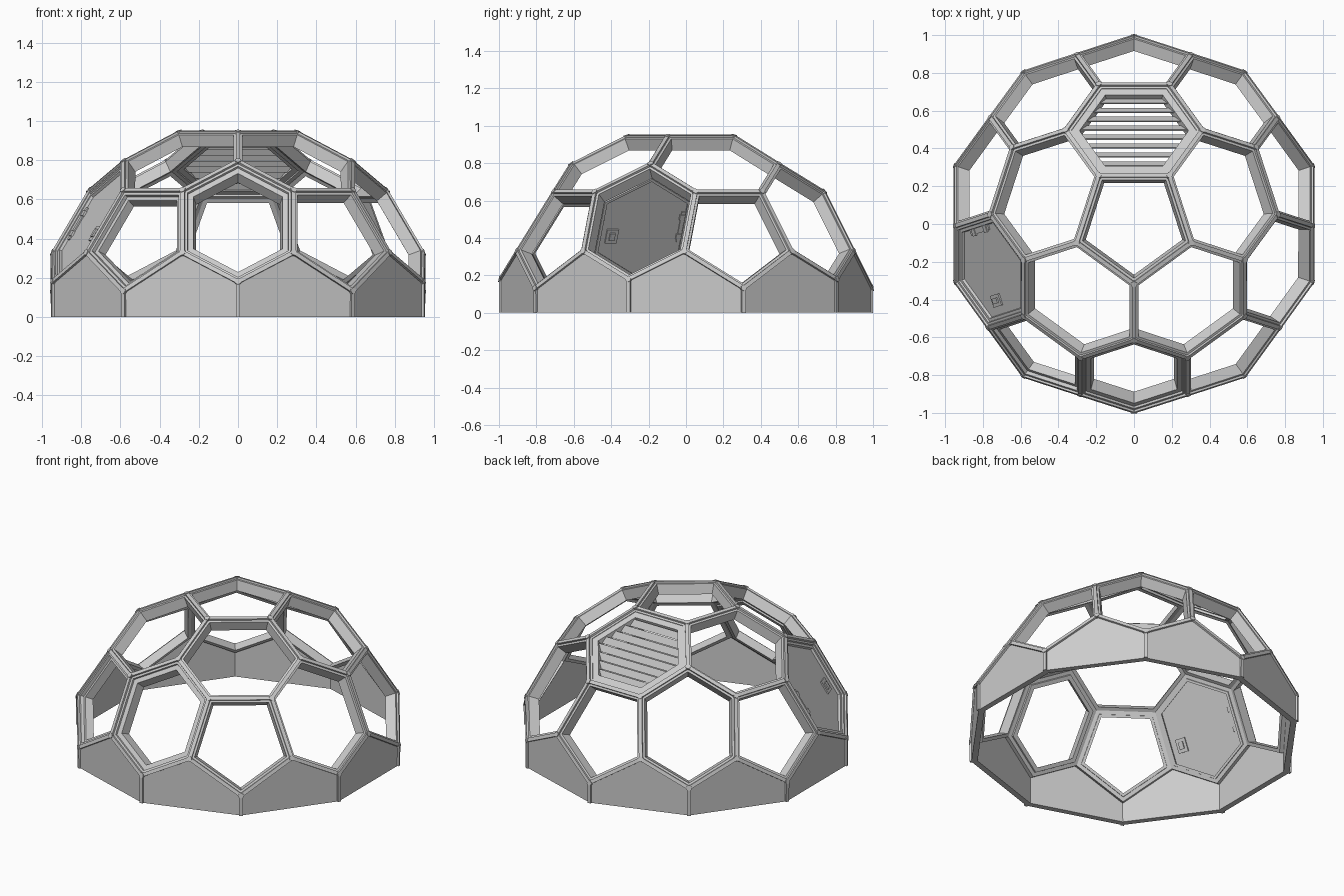
import bpy, bmesh, math
from mathutils import Vector, Matrix

cube = bpy.data.objects.get("Cube")
if cube:
    bpy.data.objects.remove(cube, do_unlink=True)

BASE = -0.01                      # sphere centre height
CENTRE = Vector((0, 0, BASE))
H, P = 0.952, 0.317               # pentagon distance and radius
ELEV = math.atan(0.5)


def material(name, value):
    m = bpy.data.materials.new(name)
    m.use_nodes = True
    col = (value, value, value, 1)
    m.diffuse_color = col
    m.node_tree.nodes["Principled BSDF"].inputs["Base Color"].default_value = col
    return m


GREY = material("plain grey", 0.6)


def make(name, bm):
    bmesh.ops.recalc_face_normals(bm, faces=bm.faces)
    me = bpy.data.meshes.new(name)
    bm.to_mesh(me)
    bm.free()
    me.materials.append(GREY)
    ob = bpy.data.objects.new(name, me)
    bpy.context.collection.objects.link(ob)
    return ob


# ---- geometry helpers ----
def polar(az, r, z, side=0.0):
    a = math.radians(az)
    out, tan = Vector((math.cos(a), math.sin(a), 0)), Vector((-math.sin(a), math.cos(a), 0))
    return out * r + tan * side + Vector((0, 0, z + BASE))


def inset(poly, w):
    res = []
    for i, v in enumerate(poly):
        a = (poly[i - 1] - v).normalized()
        b = (poly[(i + 1) % len(poly)] - v).normalized()
        res.append(v + (a + b) * w / a.cross(b).length)
    return res


def sink(poly, d):
    return [CENTRE + (v - CENTRE) * (1 - d) for v in poly]


def loft(bm, loops, closed=False):
    rings = [[bm.verts.new(v) for v in lp] for lp in loops]
    n = len(rings[0])
    pairs = list(zip(rings, rings[1:])) + ([(rings[-1], rings[0])] if closed else [])
    for a, b in pairs:
        for i in range(n):
            j = (i + 1) % n
            bm.faces.new((a[i], a[j], b[j], b[i]))
    if not closed:
        bm.faces.new(rings[0])
        bm.faces.new(rings[-1])


def ring(bm, poly, w0, w1, d0, d1):
    a, b = inset(poly, w0), inset(poly, w1)
    loft(bm, [sink(a, d0), sink(b, d0), sink(b, d1), sink(a, d1)], closed=True)


def plate(bm, poly, w, d0, d1):
    a = inset(poly, w)
    loft(bm, [sink(a, d0), sink(a, d1)])


def basis(poly):
    c = sum(poly, Vector()) / len(poly)
    n = (c - CENTRE).normalized()
    t = Vector((0, 0, 1)).cross(n).normalized()
    return c, t, n.cross(t), n


def box(bm, c, axes, size):
    m = Matrix(axes).transposed().to_4x4()
    m = Matrix.Translation(c) @ m @ Matrix.Diagonal((*size, 1))
    bmesh.ops.create_cube(bm, size=1, matrix=m)


def strip(bm, a, b, width, lo, hi):
    mid = (a + b) / 2
    d = (b - a).normalized()
    n = (mid - CENTRE).normalized()
    s = d.cross(n).normalized()
    n = s.cross(d)
    box(bm, mid + n * (lo + hi) / 2, (d, s, n), ((b - a).length, width, hi - lo))


# ---- lattice points of the dome, five-fold ----
def pent_corner(k, step):
    t = math.radians(72 * step)
    down = P * math.cos(t)
    r = H * math.cos(ELEV) + down * math.sin(ELEV)
    z = H * math.sin(ELEV) - down * math.cos(ELEV)
    return polar(306 + 72 * k, r, z, P * math.sin(t))


def top(k):
    return polar(270 + 72 * k, P, H)


def upper(k):
    return polar(270 + 72 * k, 0.613, 0.803)


def lower(k):
    return polar(270 + 72 * k, 0.992, 0.19)


def ground(az):
    v = polar(az, 0.992, 0)
    v.z = 0
    return v


roof, sides, pents, walls = [], [], [], []
for k in range(5):
    pc = [pent_corner(k, s) for s in range(5)]
    prev = [pent_corner(k - 1, s) for s in range(5)]
    roof.append([top(k), top(k + 1), upper(k + 1), pc[2], pc[3], upper(k)])
    sides.append([upper(k), pc[3], pc[4], lower(k), prev[1], prev[2]])
    pents.append(pc)
    az = 270 + 72 * k
    walls.append([lower(k), pc[4], pc[0], ground(az + 36), ground(az)])
    walls.append([pc[0], pc[1], lower(k + 1), ground(az + 72), ground(az + 36)])
openings = roof + sides + pents + [[top(k) for k in range(5)]]

# ---- main frame: half a beam inside every opening ----
bm = bmesh.new()
for poly in openings:
    ring(bm, poly, 0, 0.024, 0, 0.065)
make("dome_frame", bm)

# ---- raised cap strips and joint caps along every edge ----
edges, joints = {}, {}
for poly in openings + walls:
    for i, b in enumerate(poly):
        a = poly[i - 1]
        ka, kb = (tuple(round(c, 3) + 0.0 for c in v) for v in (a, b))
        joints[kb] = b
        if a.z > 0.01 or b.z > 0.01:
            edges[tuple(sorted((ka, kb)))] = (a, b)
bm = bmesh.new()
for a, b in edges.values():
    strip(bm, a, b, 0.022, -0.01, 0.008)
for v in joints.values():
    if v.z > 0.01:
        n = (v - CENTRE).normalized()
        m = Matrix.Translation(v) @ n.to_track_quat('Z', 'Y').to_matrix().to_4x4()
        bmesh.ops.create_cone(bm, cap_ends=True, segments=6, radius1=0.017,
                              radius2=0.017, depth=0.019, matrix=m)
make("edge_caps", bm)

# ---- base wall panels ----
bm = bmesh.new()
for poly in walls:
    inner = [Vector((v.x * 0.962, v.y * 0.962, v.z)) for v in poly]
    loft(bm, [poly, inner])
make("base_wall", bm)

# ---- extra window frames at the front ----
bm = bmesh.new()
ring(bm, sides[0], 0.024, 0.052, 0.012, 0.075)
make("front_window_frame", bm)
bm = bmesh.new()
ring(bm, pents[4], 0.024, 0.042, 0.02, 0.07)
make("side_window_frame", bm)

# ---- door with latch, hinge and handle ----
door = sides[4]
bm = bmesh.new()
ring(bm, door, 0.024, 0.04, 0.01, 0.07)
plate(bm, door, 0.04, 0.025, 0.05)
make("door_panel", bm)
c, t, u, n = basis(door)
c = CENTRE + (c - CENTRE) * 0.9625
bm = bmesh.new()
box(bm, c + t * 0.16 - u * 0.06, (t, u, n), (0.065, 0.085, 0.04))
box(bm, c + t * 0.16 - u * 0.06, (t, u, n), (0.03, 0.045, 0.056))
make("door_latch", bm)
bm = bmesh.new()
box(bm, c - t * 0.225, (t, u, n), (0.035, 0.19, 0.036))
for s in (-1, 1):
    box(bm, c - t * 0.225 + u * 0.06 * s, (t, u, n), (0.05, 0.03, 0.045))
make("door_hinge", bm)

# ---- louvred roof vent ----
vent = roof[2]
bm = bmesh.new()
ring(bm, vent, 0.024, 0.06, 0.004, 0.05)
make("vent_frame", bm)
hole = inset(vent, 0.06)
c, t, u, n = basis(hole)
half_v = max((v - c).dot(u) for v in hole)
wide = max((v - c).dot(t) for v in hole)
narrow = max((v - c).dot(t) for v in hole if (v - c).dot(u) > half_v * 0.9)
tilt = Matrix.Rotation(math.radians(30), 3, t)
bm = bmesh.new()
COUNT = 8
for i in range(COUNT):
    s = (2 * i + 1) / COUNT - 1
    length = 2 * (wide + (narrow - wide) * abs(s)) + 0.02
    box(bm, c + u * half_v * s - n * 0.025, (t, tilt @ u, tilt @ n), (length, 0.045, 0.007))
make("vent_slats", bm)
